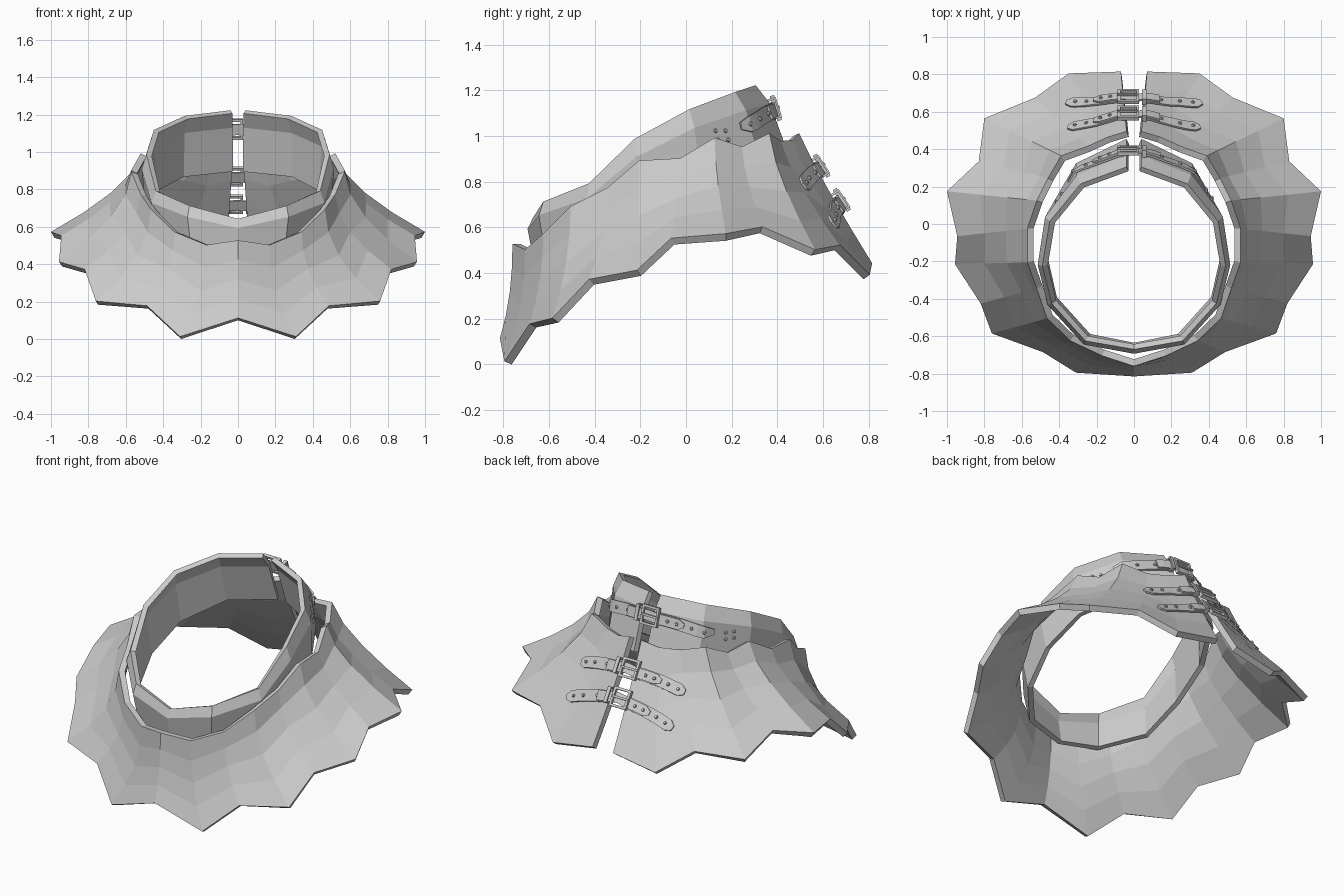
import bpy, bmesh, math
from mathutils import Vector, Matrix
from mathutils.bvhtree import BVHTree

if "Cube" in bpy.data.objects:
    bpy.data.objects.remove(bpy.data.objects["Cube"])

parts = []

def finish(name, bm, thick=0, offset=-1):
    me = bpy.data.meshes.new(name)
    bm.to_mesh(me)
    ob = bpy.data.objects.new(name, me)
    bpy.context.collection.objects.link(ob)
    if thick:
        m = ob.modifiers.new("thickness", 'SOLIDIFY')
        m.thickness, m.offset, m.use_even_offset = thick, offset, True
    parts.append(ob)
    return ob

def shell(name, columns, thick):
    """columns: half-profile from front centre to back gap, mirrored in x."""
    full = [[Vector((-p.x, p.y, p.z)) for p in c] for c in reversed(columns[1:])] + columns
    bm = bmesh.new()
    g = [[bm.verts.new(p) for p in c] for c in full]
    for a, b in zip(g, g[1:]):
        for j in range(len(a) - 1):
            bm.faces.new((a[j], a[j + 1], b[j + 1], b[j]))
    bm.normal_update()
    tree = BVHTree.FromBMesh(bm)
    finish(name, bm, thick)
    return tree

# Mantle: zigzag neckline and zigzag hem joined by concave columns
rim = [(0, -.755, .535), (.17, -.70, .51), (.34, -.62, .58), (.465, -.5, .70), (.52, -.34, .78),
       (.57, -.2, .90), (.57, -.02, .91), (.52, .13, 1.0), (.46, .25, .96), (.39, .37, 1.02),
       (.25, .42, .985), (.14, .47, .99), (.04, .5, 1.02)]
hem = [(0, -.81, .12), (.31, -.79, .02), (.487, -.68, .185), (.76, -.58, .21), (.82, -.42, .38),
       (.957, -.21, .42), (.945, -.06, .56), (1.0, .18, .58), (.83, .34, .61), (.80, .57, .51),
       (.53, .68, .53), (.35, .81, .40), (.07, .82, .45)]
cols = []
for i, (r, h) in enumerate(zip(rim, hem)):
    r, h = Vector(r), Vector(h)
    k = 2.3 - 1.2 * i / 12
    col = []
    for t in (0, .25, .5, .75, 1):
        p = r.lerp(h, t ** k)
        p.z = r.z + (h.z - r.z) * t
        col.append(p)
    cols.append(col)
mantle = shell("mantle", cols, .035)

# Inner collar: inward-leaning lip over a tilted wall
top = [(0, -.665, .65), (.26, -.62, .72), (.44, -.42, .80), (.49, -.22, .995),
       (.45, .02, 1.125), (.285, .22, 1.2), (.04, .31, 1.23)]
low = [(0, -.66, .45), (.25, -.61, .48), (.44, -.40, .54), (.49, -.18, .68),
       (.46, .07, .80), (.31, .33, .88), (.04, .46, .91)]
cols = []
for a, b in zip(top, low):
    a, b = Vector(a), Vector(b)
    out = Vector((a.x, a.y + .17, 0)).normalized() * .025
    if a.x < .1:
        out.x = 0
    cols.append([a, a.lerp(b, .25) + out, b])
collar = shell("collar", cols, .03)

# Straps and buckles
def hit(tree, x, z):
    xs = math.copysign(max(abs(x), .07), x)
    loc, n, _, _ = tree.ray_cast(Vector((xs, 3, z)), Vector((0, -1, 0)))
    if loc is None:
        return None
    n = n if n.y > 0 else -n
    if abs(x) < .07:
        n = Vector((0, n.y, n.z)).normalized()
    return Vector((x, loc.y, z)), n

def ribbon(name, tree, zf, x0, x1, width, lift, thick, round_end=True):
    steps = 10
    xs = [x0 + (x1 - x0) * i / steps for i in range(steps + 1)]
    pts = [q for q in (hit(tree, x, zf(x)) for x in xs) if q]
    bm = bmesh.new()
    rows = []
    for i, (p, n) in enumerate(pts):
        t = pts[min(i + 1, len(pts) - 1)][0] - pts[max(i - 1, 0)][0]
        w = n.cross(t).normalized() * width / 2
        if round_end and i == len(pts) - 1:
            w *= .45
        c = p + n * lift
        rows.append((bm.verts.new(c - w), bm.verts.new(c + w)))
    for (a, b), (c, d) in zip(rows, rows[1:]):
        bm.faces.new((a, c, d, b))
    finish(name, bm, thick, 1)

def frame(tree, x, z):
    p, n = hit(tree, x, z)
    u = Vector((1, 0, 0))
    u = (u - n * u.dot(n)).normalized()
    m = Matrix((u, n.cross(u), n)).transposed().to_4x4()
    return Matrix.Translation(p) @ m

def box(bm, m, c, s):
    bmesh.ops.create_cube(bm, size=1, matrix=m @ Matrix.Translation(c) @ Matrix.Diagonal((*s, 1)))

def rivets(name, tree, spots, lift):
    bm = bmesh.new()
    for x, z in spots:
        if hit(tree, x, z):
            bmesh.ops.create_cone(bm, cap_ends=True, segments=8, radius1=.011, radius2=.007, depth=.012,
                                  matrix=frame(tree, x, z) @ Matrix.Translation((0, 0, lift)))
    finish(name, bm)

def buckle(name, m):
    bm = bmesh.new()
    for s in (-1, 1):
        box(bm, m, (0, s * .05, .032), (.115, .014, .02))    # rails
        box(bm, m, (s * .05, 0, .032), (.015, .10, .02))     # end bars
        box(bm, m, (.085, s * .042, .025), (.022, .01, .035))  # keeper sides
    box(bm, m, (.085, 0, .042), (.022, .094, .008))          # keeper top
    box(bm, m, (-.005, 0, .044), (.11, .012, .012))          # prong
    finish(name, bm)

for label, tree, zc, ze, end in (("collar", collar, 1.12, 1.05, .34),
                                 ("upper", mantle, .86, .78, .35),
                                 ("lower", mantle, .71, .61, .36)):
    def zf(x, zc=zc, ze=ze, end=end):
        return zc - (zc - ze) * (abs(x) / end) ** 1.4
    ribbon(label + "_strap_right", tree, zf, .05, end, .07, .008, .010)
    ribbon(label + "_strap_left", tree, zf, -.05, -end, .07, .008, .010)
    ribbon(label + "_strap_tail", tree, zf, .13, -.21, .06, .020, .010)
    buckle(label + "_buckle", frame(tree, -.03, zc))
    rivets(label + "_rivets", tree, [(x, zf(x)) for x in (-.31, -.25, .14, .24, .31)], .022)
    rivets(label + "_tail_rivets", tree, [(x, zf(x)) for x in (-.17, -.12)], .034)

# Anchor studs on the collar sides
rivets("collar_studs", collar, [(s * x, z) for s in (-1, 1) for x in (.385, .415) for z in (.99, 1.03)], .004)

# Settle on the ground and centre front to back
bpy.context.view_layer.update()
dg = bpy.context.evaluated_depsgraph_get()
pts = [v.co.copy() for o in parts for v in o.evaluated_get(dg).data.vertices]
zmin = min(p.z for p in pts)
ymid = (min(p.y for p in pts) + max(p.y for p in pts)) / 2
for o in parts:
    o.location = (0, -ymid, -zmin)
